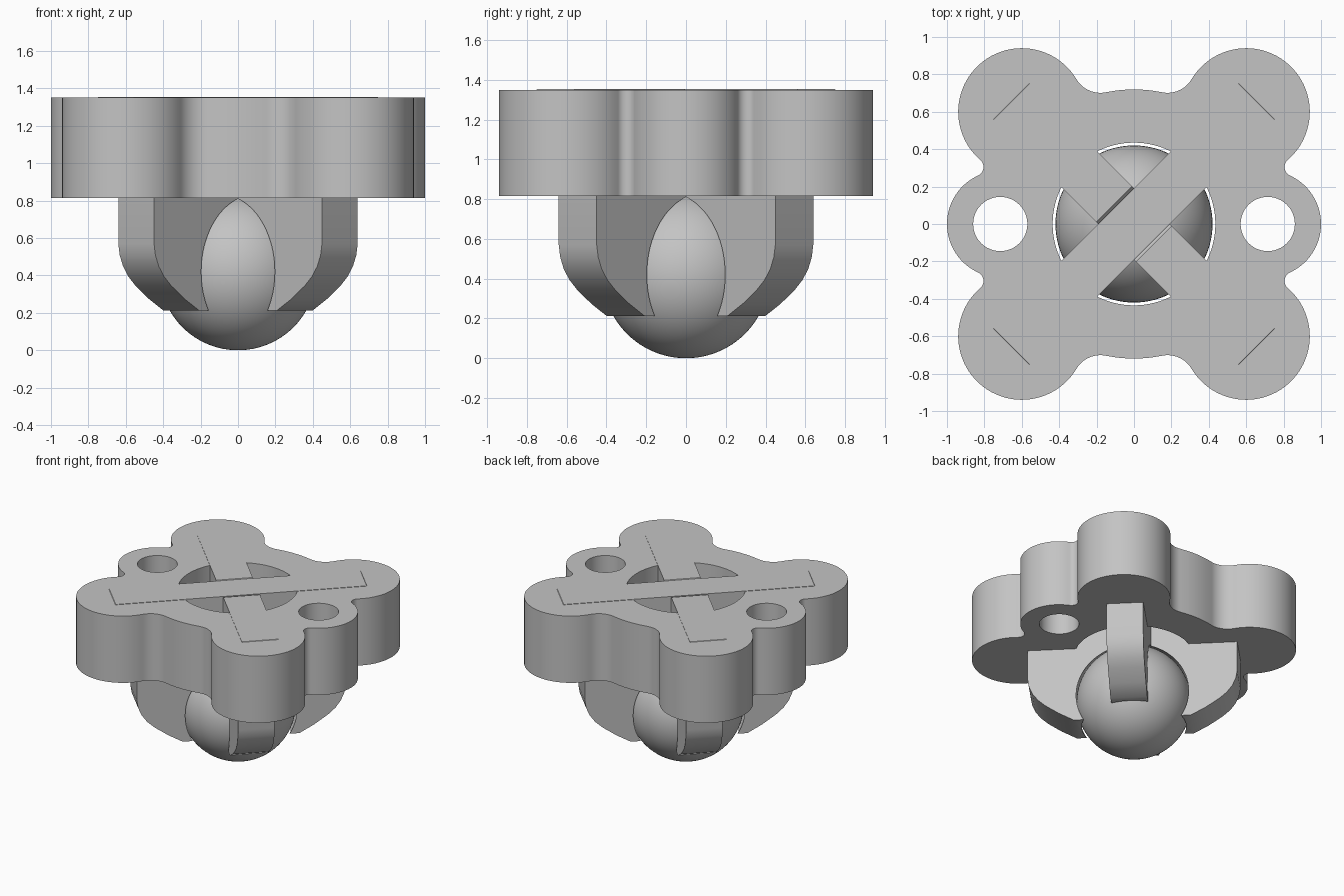
import bpy, bmesh, math
from mathutils import Vector, Matrix

cube = bpy.data.objects.get("Cube")
if cube:
    bpy.data.objects.remove(cube, do_unlink=True)

grey = bpy.data.materials.new("grey")
grey.use_nodes = True
grey.diffuse_color = (0.55, 0.55, 0.55, 1)
grey.node_tree.nodes["Principled BSDF"].inputs["Base Color"].default_value = (0.55, 0.55, 0.55, 1)

BALL_Z = 0.42
PLATE_LOW, PLATE_TOP = 0.815, 1.35


def finish(obj):
    """Give the part its colour and smooth its curved faces."""
    obj.data.materials.clear()
    obj.data.materials.append(grey)
    bpy.ops.object.select_all(action='DESELECT')
    obj.select_set(True)
    bpy.context.view_layer.objects.active = obj
    bpy.ops.object.shade_smooth_by_angle(angle=math.radians(30))


def add_mesh(name, bm):
    mesh = bpy.data.meshes.new(name)
    bm.to_mesh(mesh)
    bm.free()
    obj = bpy.data.objects.new(name, mesh)
    bpy.context.collection.objects.link(obj)
    return obj


def sphere(name, radius):
    bm = bmesh.new()
    bmesh.ops.create_uvsphere(bm, u_segments=96, v_segments=48, radius=radius)
    bmesh.ops.translate(bm, verts=bm.verts, vec=(0, 0, BALL_Z))
    return add_mesh(name, bm)


def arc(centre, radius, start, end, ccw=True):
    """Points on an arc between the directions of two points."""
    a = math.atan2(*(start - centre).yx)
    b = math.atan2(*(end - centre).yx)
    sweep = (b - a) % math.tau if ccw else -((a - b) % math.tau)
    steps = max(4, int(abs(sweep) / 0.08))
    return [centre + radius * Vector((math.cos(a + sweep * i / steps),
                                      math.sin(a + sweep * i / steps)))
            for i in range(steps + 1)]


def fillet(a, ra, b, rb, f):
    """Centre of the concave fillet on the outer side of two discs."""
    d = (b - a).length
    u = (b - a) / d
    along = (d * d + (ra + f) ** 2 - (rb + f) ** 2) / (2 * d)
    h = math.sqrt((ra + f) ** 2 - along ** 2)
    return a + along * u + h * Vector((u.y, -u.x))


def plate_outline():
    discs = []
    for s in (1, -1):
        discs += [(Vector((s * 0.715, 0)), 0.285, 0.05),
                  (Vector((s * 0.6, s * 0.6)), 0.34, 0.15),
                  (Vector((0, 0)), 0.72, 0.15),
                  (Vector((-s * 0.6, s * 0.6)), 0.34, 0.05)]
    joints = []
    for i, (c, r, f) in enumerate(discs):
        c2, r2, _ = discs[(i + 1) % len(discs)]
        m = fillet(c, r, c2, r2, f)
        joints.append((m, f, m + (c - m).normalized() * f, m + (c2 - m).normalized() * f))
    points = []
    for i, (c, r, _) in enumerate(discs):
        m, f, enter, leave = joints[i]
        points += arc(c, r, joints[i - 1][3], enter)[:-1]
        points += arc(m, f, enter, leave, ccw=False)[:-1]
    return points


def circle(x, radius, n):
    return [Vector((x + radius * math.cos(math.tau * i / n), radius * math.sin(math.tau * i / n)))
            for i in range(n)]


# Lobed mounting plate with a central opening and two screw holes
curve = bpy.data.curves.new("mounting_plate", 'CURVE')
curve.dimensions = '2D'
curve.fill_mode = 'BOTH'
curve.extrude = (PLATE_TOP - PLATE_LOW) / 2
for loop in (plate_outline(), circle(0, 0.435, 96),
             circle(0.715, 0.145, 48), circle(-0.715, 0.145, 48)):
    spline = curve.splines.new('POLY')
    spline.points.add(len(loop) - 1)
    for p, v in zip(spline.points, loop):
        p.co = (v.x, v.y, 0, 1)
    spline.use_cyclic_u = True
plate = bpy.data.objects.new("mounting_plate", curve)
bpy.context.collection.objects.link(plate)
bpy.ops.object.select_all(action='DESELECT')
plate.select_set(True)
bpy.context.view_layer.objects.active = plate
bpy.ops.object.convert(target='MESH')
plate = bpy.context.view_layer.objects.active
bm = bmesh.new()
bm.from_mesh(plate.data)
bmesh.ops.remove_doubles(bm, verts=bm.verts, dist=0.0001)
bmesh.ops.translate(bm, verts=bm.verts, vec=(0, 0, (PLATE_LOW + PLATE_TOP) / 2))
bmesh.ops.recalc_face_normals(bm, faces=bm.faces)
bm.to_mesh(plate.data)
bm.free()
finish(plate)

# Rolling ball
finish(sphere("ball", 0.42))

# Crossed claw arms, hollowed by a slightly larger sphere
cutter = sphere("socket_cutter", 0.435)
cutter.hide_render = True
TOP = PLATE_TOP + 0.003
OUTER = [(0.925, TOP), (0.94, TOP - 0.015), (0.94, 0.95), (0.77, 0.95), (0.77, 0.57),
         (0.76, 0.51), (0.735, 0.45), (0.695, 0.395), (0.64, 0.345), (0.54, 0.275), (0.43, 0.213)]


def arm(name, profile, angle):
    half = 0.135
    bm = bmesh.new()
    face = bm.faces.new([bm.verts.new((d, -half, z)) for d, z in profile])
    side = bmesh.ops.extrude_face_region(bm, geom=[face])
    moved = [g for g in side["geom"] if isinstance(g, bmesh.types.BMVert)]
    bmesh.ops.translate(bm, verts=moved, vec=(0, 2 * half, 0))
    bmesh.ops.recalc_face_normals(bm, faces=bm.faces)
    bmesh.ops.rotate(bm, verts=bm.verts, matrix=Matrix.Rotation(math.radians(angle), 3, 'Z'))
    obj = add_mesh(name, bm)
    cut = obj.modifiers.new("socket", 'BOOLEAN')
    cut.operation = 'DIFFERENCE'
    cut.solver = 'EXACT'
    cut.object = cutter
    bpy.context.view_layer.objects.active = obj
    bpy.ops.object.modifier_apply(modifier=cut.name)
    finish(obj)


arm("long_cross_arm", OUTER + [(-d, z) for d, z in reversed(OUTER)], 45)
short = [(0.135, TOP - 0.015), (0.15, TOP)] + OUTER + [(0.135, 0.213)]
arm("back_right_arm", short, 135)
arm("front_left_arm", short, -45)
bpy.data.objects.remove(cutter, do_unlink=True)
